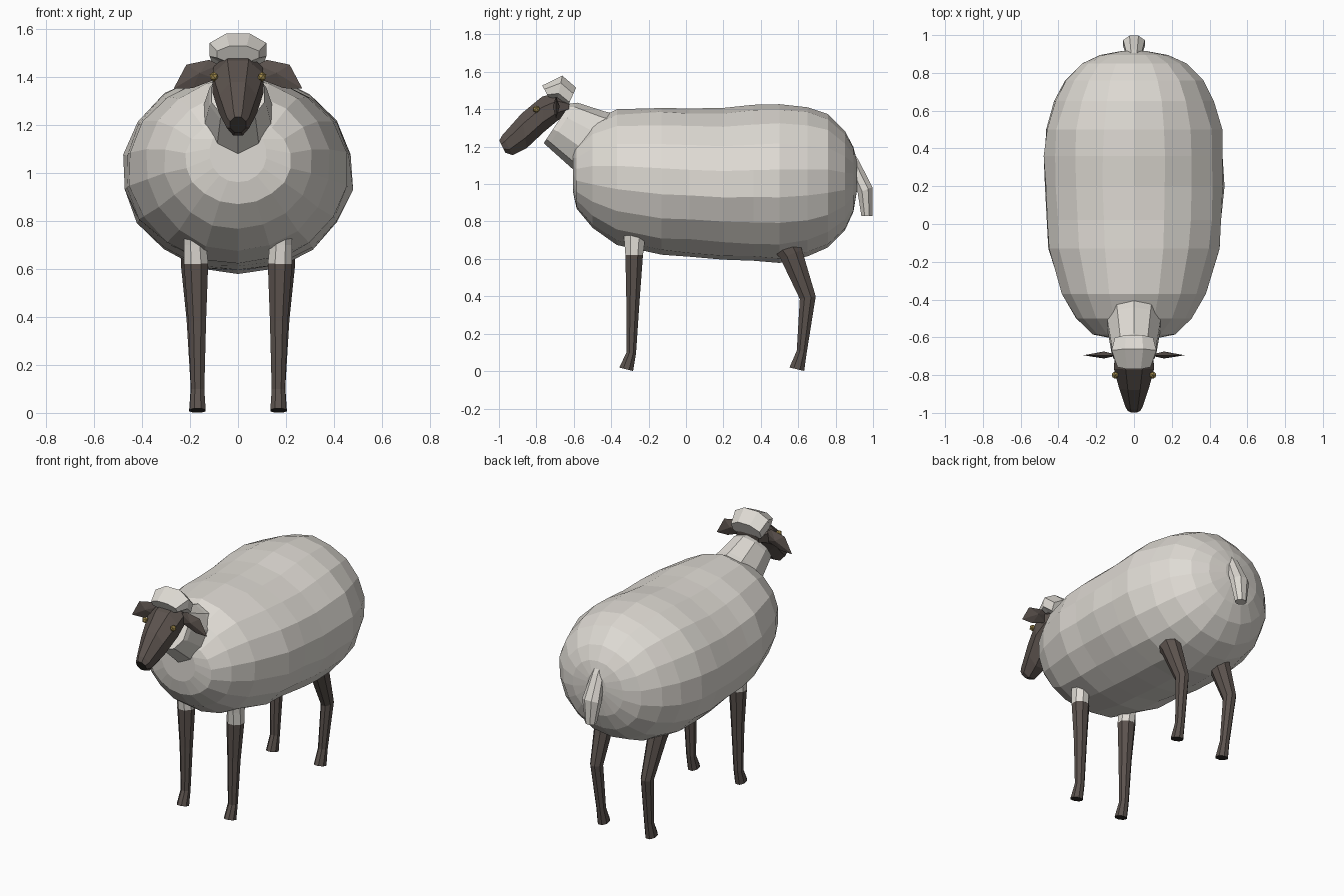
import bpy, bmesh, random
from math import sin, cos, pi
from mathutils import Vector

random.seed(4)


def material(name, rgb):
    m = bpy.data.materials.new(name)
    m.diffuse_color = (*rgb, 1)
    return m


WOOL = material("wool", (0.74, 0.71, 0.66))
DARK = material("dark_skin", (0.105, 0.085, 0.075))
HOOF = material("hoof", (0.03, 0.025, 0.022))
EYE = material("eye", (0.35, 0.25, 0.07))


def finish(name, bm, mat, mirror=False):
    bmesh.ops.recalc_face_normals(bm, faces=bm.faces)
    me = bpy.data.meshes.new(name)
    bm.to_mesh(me)
    bm.free()
    me.materials.append(mat)
    ob = bpy.data.objects.new(name, me)
    bpy.context.collection.objects.link(ob)
    if mirror:
        ob.modifiers.new("mirror", 'MIRROR')
    return ob


def loft(name, rings, mat, sides=8, mirror=False, jitter=0.0, turn=0.0, end_mat=None):
    """Each ring: y, z of one edge, y, z of the opposite edge, half width, centre x."""
    bm = bmesh.new()
    loops = []
    for y1, z1, y2, z2, hw, cx in rings:
        c = Vector((cx, (y1 + y2) / 2, (z1 + z2) / 2))
        v = Vector((0, (y1 - y2) / 2, (z1 - z2) / 2))
        loop = []
        for i in range(sides):
            a = 2 * pi * (i + turn) / sides
            s = 1 + random.uniform(-jitter, jitter)
            loop.append(bm.verts.new(c + s * (v * cos(a) + Vector((hw * sin(a), 0, 0)))))
        loops.append(loop)
    for p, q in zip(loops, loops[1:]):
        for i in range(sides):
            j = (i + 1) % sides
            bm.faces.new((p[i], p[j], q[j], q[i]))
    bm.faces.new(loops[0])
    end = bm.faces.new(loops[-1])
    if end_mat:
        end.material_index = 1
    ob = finish(name, bm, mat, mirror)
    if end_mat:
        ob.data.materials.append(end_mat)
    return ob


# Fleece body: y, bottom z, top z, half width
body = [(-0.605, 0.96, 1.20, 0.12), (-0.585, 0.87, 1.23, 0.22), (-0.50, 0.765, 1.33, 0.31),
        (-0.37, 0.675, 1.395, 0.385), (-0.13, 0.62, 1.41, 0.455), (0.02, 0.61, 1.405, 0.47),
        (0.20, 0.595, 1.405, 0.48), (0.36, 0.585, 1.42, 0.48), (0.50, 0.58, 1.427, 0.47),
        (0.65, 0.61, 1.405, 0.425), (0.76, 0.66, 1.37, 0.37), (0.85, 0.75, 1.28, 0.28),
        (0.895, 0.85, 1.20, 0.18), (0.915, 0.97, 1.12, 0.07)]
loft("fleece_body", [(y, t, y, b, w, 0) for y, b, t, w in body], WOOL, 18, jitter=0.014)

# Neck, head, wool cap
loft("neck", [(-0.36, 1.37, -0.48, 1.00, 0.17, 0), (-0.44, 1.39, -0.60, 1.075, 0.15, 0),
              (-0.58, 1.435, -0.74, 1.20, 0.125, 0), (-0.62, 1.43, -0.76, 1.22, 0.115, 0)], WOOL, 10)
loft("head", [(-0.62, 1.45, -0.63, 1.38, 0.085, 0), (-0.69, 1.495, -0.69, 1.33, 0.11, 0),
              (-0.77, 1.475, -0.76, 1.27, 0.115, 0), (-0.88, 1.385, -0.85, 1.185, 0.085, 0),
              (-0.985, 1.265, -0.925, 1.15, 0.05, 0), (-1.0, 1.235, -0.965, 1.165, 0.036, 0)],
     DARK, 8, turn=0.5, end_mat=HOOF)
loft("wool_cap", [(-0.77, 1.53, -0.73, 1.455, 0.095, 0), (-0.66, 1.585, -0.69, 1.44, 0.128, 0),
                  (-0.585, 1.52, -0.64, 1.40, 0.11, 0)], WOOL, 8, turn=0.5)

# Ears: thin ridged leaf shapes
bm = bmesh.new()
outline = [(0.08, 1.45), (0.12, 1.47), (0.215, 1.45), (0.268, 1.35), (0.19, 1.352), (0.09, 1.39)]
rim = [bm.verts.new((x, -0.695, z)) for x, z in outline]
for y in (-0.712, -0.675):
    mid = bm.verts.new((0.16, y, 1.415))
    for i in range(len(rim)):
        bm.faces.new((rim[i - 1], rim[i], mid))
finish("ears", bm, DARK, True)

# Eyes
bm = bmesh.new()
bmesh.ops.create_icosphere(bm, subdivisions=1, radius=0.02)
bmesh.ops.translate(bm, verts=bm.verts, vec=(0.1, -0.8, 1.4))
finish("eyes", bm, EYE, True)

# Front legs with wool cuffs
loft("front_leg_cuffs", [(-0.34, 0.74, -0.20, 0.74, 0.05, 0.178), (-0.335, 0.70, -0.215, 0.70, 0.05, 0.178),
                         (-0.328, 0.62, -0.226, 0.62, 0.055, 0.175)], WOOL, 8, True, turn=0.5)
loft("front_legs", [(-0.328, 0.622, -0.226, 0.622, 0.055, 0.175), (-0.322, 0.38, -0.245, 0.38, 0.04, 0.17),
                    (-0.32, 0.10, -0.265, 0.095, 0.03, 0.168), (-0.36, 0.02, -0.28, 0.0, 0.036, 0.168)],
     DARK, 8, True, turn=0.5, end_mat=HOOF)

# Hind legs
loft("hind_legs", [(0.44, 0.67, 0.61, 0.70, 0.055, 0.187), (0.50, 0.60, 0.625, 0.65, 0.055, 0.187),
                   (0.605, 0.385, 0.697, 0.40, 0.037, 0.18), (0.59, 0.11, 0.648, 0.10, 0.029, 0.17),
                   (0.55, 0.02, 0.635, 0.0, 0.036, 0.17)], DARK, 8, True, turn=0.5, end_mat=HOOF)
loft("hind_leg_cuffs", [(0.45, 0.76, 0.60, 0.76, 0.045, 0.187), (0.44, 0.67, 0.61, 0.70, 0.055, 0.187)],
     WOOL, 8, True, turn=0.5)

# Tail
loft("tail", [(0.88, 1.20, 0.84, 1.08, 0.04, 0), (0.925, 1.13, 0.88, 1.04, 0.045, 0),
              (1.0, 0.985, 0.915, 0.95, 0.062, 0), (1.0, 0.83, 0.935, 0.83, 0.036, 0)], WOOL, 8, turn=0.5)
